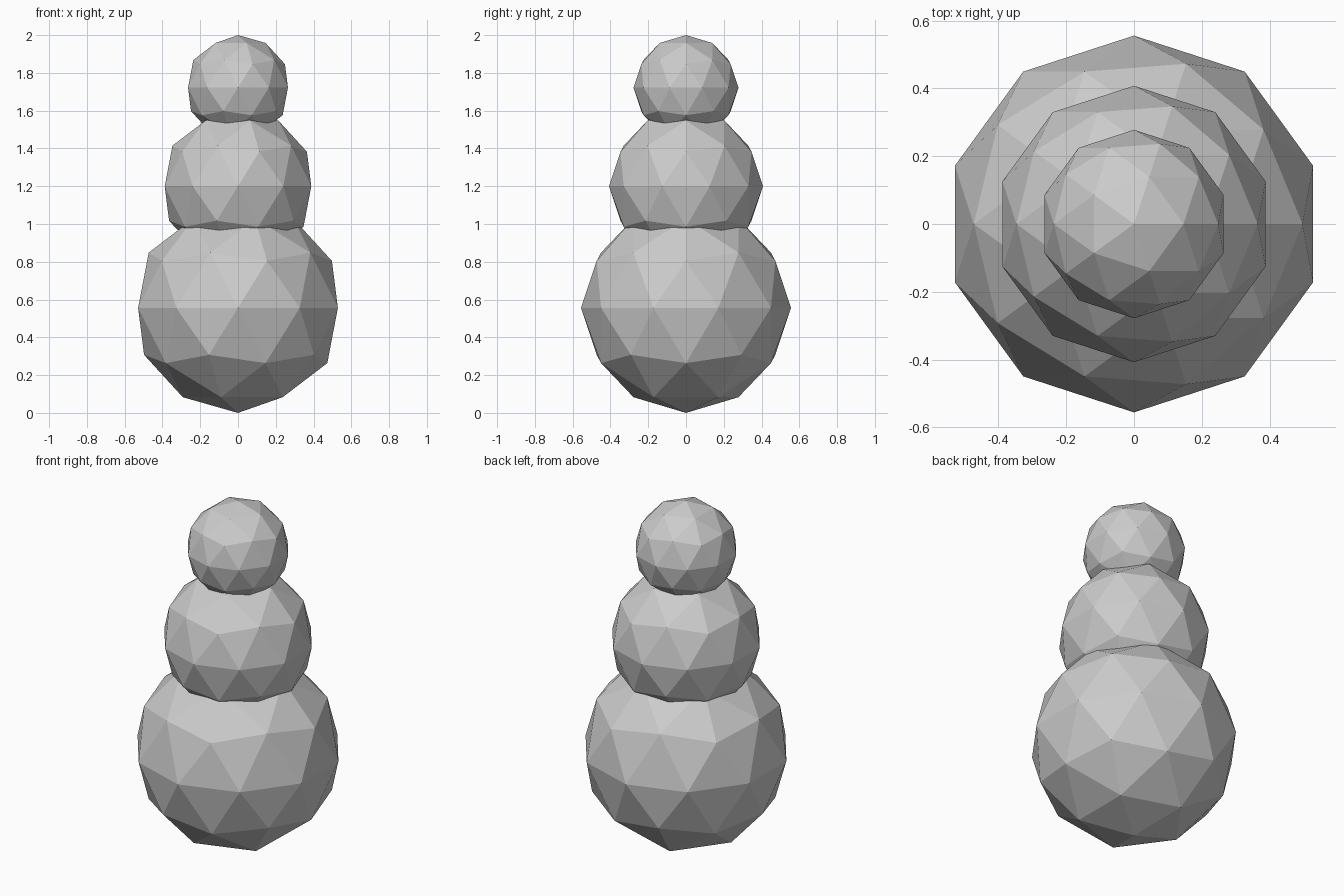
import bpy

if "Cube" in bpy.data.objects:
    bpy.data.objects.remove(bpy.data.objects["Cube"])

# Three stacked low-poly balls: name, radius, centre height
balls = [
    ("lower_ball", 0.556, 0.556),
    ("middle_ball", 0.408, 1.2),
    ("top_ball", 0.278, 1.722),
]

for name, radius, z in balls:
    bpy.ops.mesh.primitive_ico_sphere_add(subdivisions=2, radius=radius, location=(0, 0, z))
    bpy.context.object.name = name
